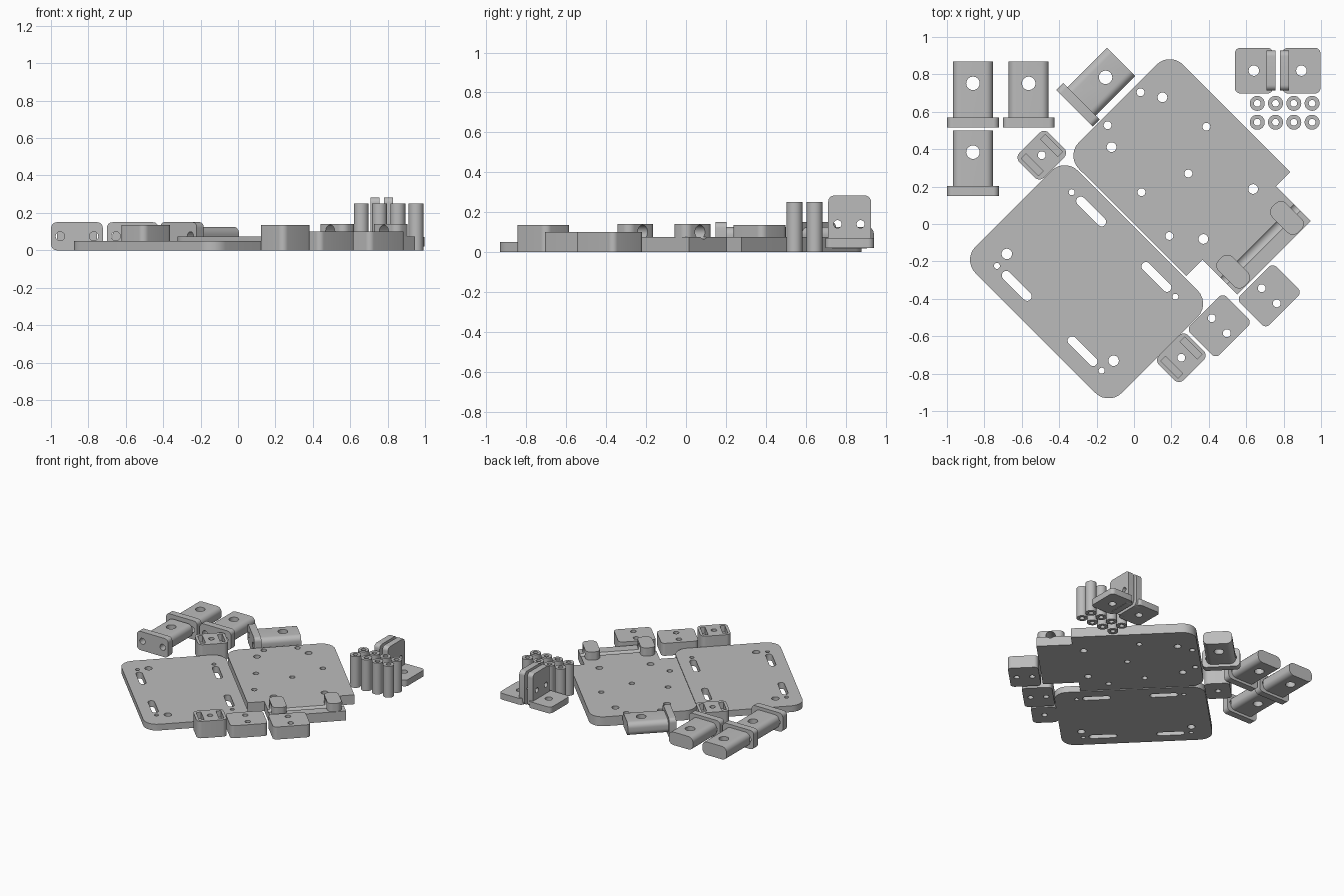
import bpy, bmesh
from math import sin, cos, pi, radians, sqrt
from mathutils import Matrix, Vector

cube = bpy.data.objects.get("Cube")
if cube:
    bpy.data.objects.remove(cube, do_unlink=True)

grey = bpy.data.materials.new("plain_grey")
grey.use_nodes = True
grey.diffuse_color = (0.5, 0.5, 0.5, 1)
grey.node_tree.nodes["Principled BSDF"].inputs["Base Color"].default_value = (0.5, 0.5, 0.5, 1)

FLAT = Matrix.Identity(4)
FRONT = Matrix.Rotation(pi / 2, 4, "X")                  # profile in x-z, depth runs to -y
SIDE = Matrix(((0, 0, 1, 0), (1, 0, 0, 0), (0, 1, 0, 0), (0, 0, 0, 1)))  # profile in y-z


# Profile helpers
def circle(x, y, r, n=28):
    return [(x + r * cos(2 * pi * i / n), y + r * sin(2 * pi * i / n)) for i in range(n)]


def fillet(corners, n=7):
    """Outline from (x, y, radius) right-angle corners."""
    out = []
    for i, (x, y, r) in enumerate(corners):
        p = Vector((x, y))
        if r == 0:
            out.append((x, y))
            continue
        d1 = (Vector(corners[i - 1][:2]) - p).normalized()
        d2 = (Vector(corners[(i + 1) % len(corners)][:2]) - p).normalized()
        c = p + r * (d1 + d2)
        for k in range(n + 1):
            t = pi / 2 * k / n
            out.append(tuple(c - r * (cos(t) * d2 + sin(t) * d1)))
    return out


def rect(x, y, a, b, r=0):
    return fillet([(x - a, y - b, r), (x + a, y - b, r), (x + a, y + b, r), (x - a, y + b, r)])


def slot(x, y, half, r):
    return rect(x, y, r, half + r, r * 0.99)


def diag(x, y):
    """Position in the frame turned by 45 degrees."""
    return ((x + y) / sqrt(2), (y - x) / sqrt(2))


def extrude(name, loops, z0, z1, frame=FLAT, loc=(0, 0, 0), turn=0):
    """Solid from an outline followed by its holes."""
    curve = bpy.data.curves.new(name, "CURVE")
    curve.dimensions = "2D"
    curve.fill_mode = "BOTH"
    curve.extrude = (z1 - z0) / 2
    for loop in loops:
        s = curve.splines.new("POLY")
        s.points.add(len(loop) - 1)
        for p, (x, y) in zip(s.points, loop):
            p.co = (x, y, 0, 1)
        s.use_cyclic_u = True
    tmp = bpy.data.objects.new("tmp", curve)
    bpy.context.collection.objects.link(tmp)
    mesh = bpy.data.meshes.new_from_object(tmp.evaluated_get(bpy.context.evaluated_depsgraph_get()))
    bpy.data.objects.remove(tmp)
    bpy.data.curves.remove(curve)
    bm = bmesh.new()
    bm.from_mesh(mesh)
    bmesh.ops.remove_doubles(bm, verts=bm.verts, dist=1e-5)
    bmesh.ops.translate(bm, verts=bm.verts, vec=(0, 0, (z0 + z1) / 2))
    bmesh.ops.transform(bm, matrix=frame, verts=bm.verts)
    bmesh.ops.recalc_face_normals(bm, faces=bm.faces)
    bm.to_mesh(mesh)
    bm.free()
    mesh.name = name
    mesh.materials.clear()
    mesh.materials.append(grey)
    ob = bpy.data.objects.new(name, mesh)
    ob.location = loc
    ob.rotation_euler.z = radians(turn)
    bpy.context.collection.objects.link(ob)
    return ob


def cut(targets, cutter):
    """Subtract the cutter from each target, then discard it."""
    for ob in targets:
        m = ob.modifiers.new("cut", "BOOLEAN")
        m.operation, m.solver, m.object = "DIFFERENCE", "EXACT", cutter
        bpy.context.view_layer.update()
        mesh = bpy.data.meshes.new_from_object(ob.evaluated_get(bpy.context.evaluated_depsgraph_get()))
        ob.modifiers.clear()
        ob.data = mesh
    bpy.data.objects.remove(cutter)


# Slotted plate
cu, cv = diag(-0.2535, -0.309)
loops = [rect(cu, cv, 0.387, 0.553, 0.1)]
for x, y in [(-0.229, 0.067), (0.12, -0.283), (-0.627, -0.331), (-0.275, -0.68)]:
    loops.append(slot(*diag(x, y), 0.079, 0.024))
for x, y in [(-0.733, -0.224), (-0.333, 0.17), (0.221, -0.389), (-0.173, -0.784)]:
    loops.append(circle(*diag(x, y), 0.016))
for x, y in [(-0.68, -0.16), (-0.109, -0.731)]:
    loops.append(circle(*diag(x, y), 0.028))
extrude("slotted_plate", loops, 0, 0.05, turn=45)

# Hinge plate with a narrower tab
loops = [fillet([(0, -0.394, 0), (0.124, -0.394, 0), (0.124, -0.657, 0), (0.68, -0.657, 0),
                 (0.68, -0.394, 0), (0.788, -0.394, 0), (0.788, 0.517, 0.1), (0, 0.517, 0.1)])]
for x, y in [(0.035, 0.704), (-0.141, 0.528), (0.387, 0.52), (0.291, 0.27), (0.04, 0.17), (0.189, -0.064)]:
    loops.append(circle(*diag(x, y), 0.021))
for x, y in [(0.152, 0.677), (-0.12, 0.411), (0.637, 0.187), (0.371, -0.08)]:
    loops.append(circle(*diag(x, y), 0.026))
hinge = [extrude("hinge_plate", loops, 0, 0.075, turn=45)]

# Hinge lugs, bored along the tab together with its groove
for side, u in (("left", 0.601), ("right", 0.195)):
    hinge.append(extrude("hinge_lug_" + side, [rect(u, -0.555, 0.053, 0.098, 0.04)], 0.07, 0.14, turn=45))
cut(hinge, extrude("bore", [circle(-0.555, 0.1, 0.035)], 0.05, 0.73, SIDE, turn=45))

# Flanged posts: rounded bar with a vertical hole, and a drilled end flange
posts = [(-0.861, 0.752, 0), (-0.563, 0.752, 0), (-0.861, 0.384, 0), (-0.152, 0.784, -45)]
for i, (x, y, turn) in enumerate(posts, 1):
    loc = (x, y, 0)
    bar = extrude(f"post_bar_{i}", [rect(0, 0.073, 0.107, 0.052, 0.04)], -0.117, 0.182, FRONT, loc, turn)
    cut([bar], extrude("drill", [circle(0, 0, 0.036)], -0.1, 0.3, loc=loc))
    extrude(f"post_flange_{i}", [rect(0, 0.075, 0.138, 0.075, 0.03),
                                 circle(-0.09, 0.075, 0.024), circle(0.09, 0.075, 0.024)],
            0.182, 0.235, FRONT, loc, turn)

# Nut blocks: one through hole and two blind slots
for i, (x, y) in enumerate([(-0.493, 0.368), (0.253, -0.715)], 1):
    block = extrude(f"nut_block_{i}", [rect(0, 0, 0.111, 0.093, 0.035), circle(0, 0, 0.021)],
                    0, 0.135, loc=(x, y, 0), turn=45)
    for s in (-1, 1):
        cut([block], extrude("pocket", [rect(s * 0.073, 0, 0.018, 0.065)], 0.085, 0.2, loc=(x, y, 0), turn=45))

# Spacer blocks with two holes
for i, (x, y) in enumerate([(0.456, -0.544), (0.723, -0.384)], 1):
    extrude(f"spacer_block_{i}", [rect(0, 0, 0.137, 0.111, 0.03),
                                  circle(0, 0.057, 0.021), circle(0, -0.057, 0.021)],
            0, 0.1, loc=(x, y, 0), turn=45)

# Angle brackets, back to back
for side, s in (("left", 1), ("right", -1)):
    loc = (0.768, 0.82, 0)
    extrude("bracket_base_" + side, [rect(s * 0.127, 0, 0.102, 0.122, 0.03), circle(s * 0.127, 0, 0.028)],
            0.02, 0.07, loc=loc)
    a, b = sorted((s * 0.012, s * 0.06))
    extrude("bracket_wall_" + side, [rect(0, 0.15, 0.107, 0.133, 0.03),
                                     circle(-0.06, 0.14, 0.02), circle(0.055, 0.14, 0.02)],
            a, b, SIDE, loc)

# Spacer tubes
for row, y in enumerate((0.544, 0.645)):
    for col in range(4):
        extrude(f"tube_{row + 1}_{col + 1}", [circle(0, 0, 0.04), circle(0, 0, 0.018)],
                0, 0.25, loc=(0.659 + 0.0977 * col, y, 0))

# Smooth the round walls, keep edges crisp
bpy.ops.object.select_all(action="DESELECT")
for ob in bpy.context.scene.objects:
    if ob.type == "MESH":
        ob.select_set(True)
        bpy.context.view_layer.objects.active = ob
bpy.ops.object.shade_smooth_by_angle(angle=radians(30))
